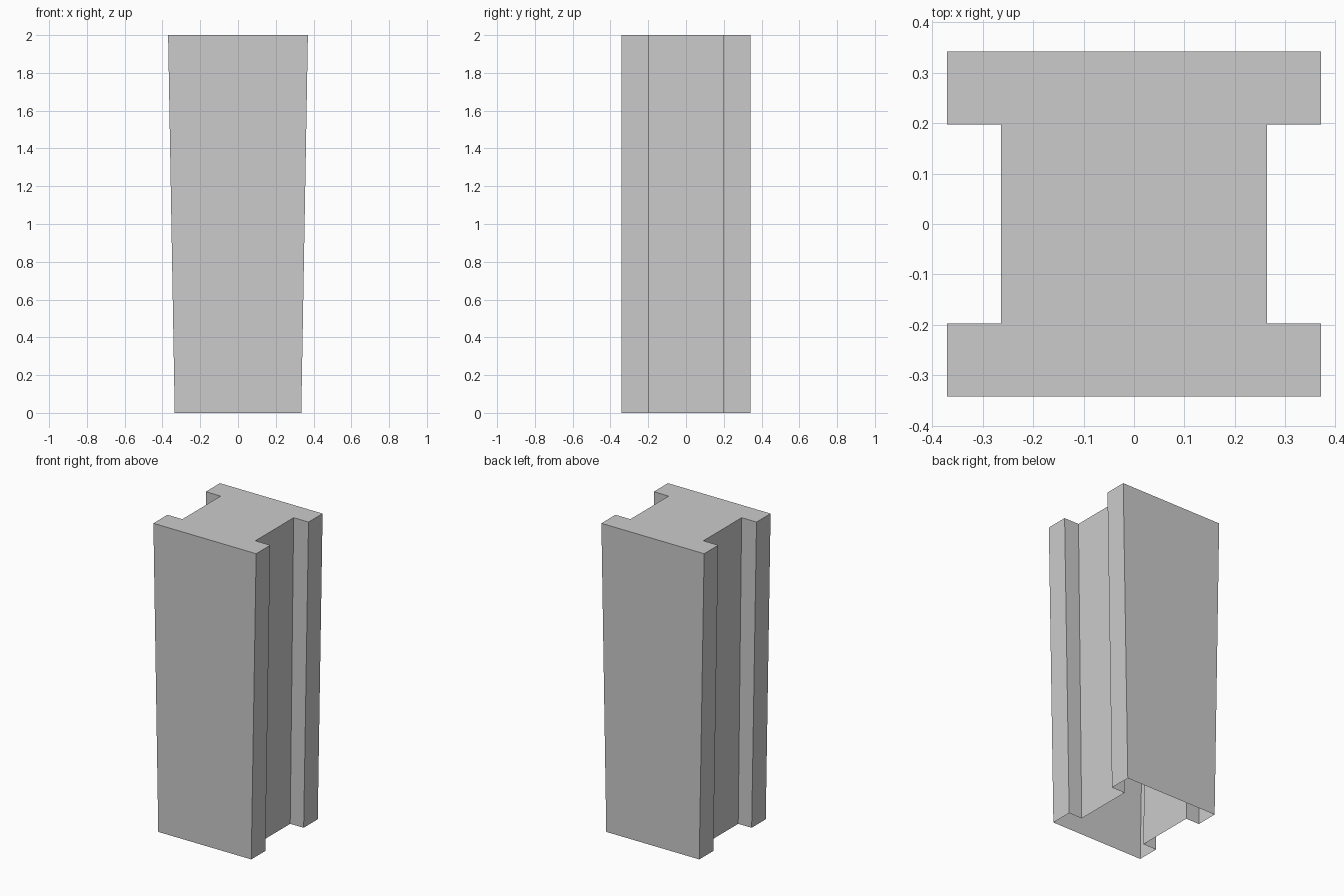
import bpy, bmesh

if "Cube" in bpy.data.objects:
    bpy.data.objects.remove(bpy.data.objects["Cube"])

HEIGHT = 2.0
TOP_SCALE, BOTTOM_SCALE = 1.0, 0.335 / 0.37

# I-shaped cross-section, mirrored from one quarter
quarter = [(0.37, 0.342), (0.37, 0.197), (0.263, 0.197)]
right = quarter + [(x, -y) for x, y in reversed(quarter)]
profile = right + [(-x, y) for x, y in reversed(right)]
profile.reverse()  # counter-clockwise from above

# Tapered shaft, narrower in x at the foot, open underneath
bm = bmesh.new()
bottom = [bm.verts.new((x * BOTTOM_SCALE, y, 0)) for x, y in profile]
top = [bm.verts.new((x * TOP_SCALE, y, HEIGHT)) for x, y in profile]
n = len(profile)
for i in range(n):
    j = (i + 1) % n
    bm.faces.new((bottom[i], bottom[j], top[j], top[i]))

# Flat top cap
bm.faces.new(top)

mesh = bpy.data.meshes.new("tapered_beam")
bm.to_mesh(mesh)
bm.free()
bpy.context.collection.objects.link(bpy.data.objects.new("tapered_beam", mesh))
